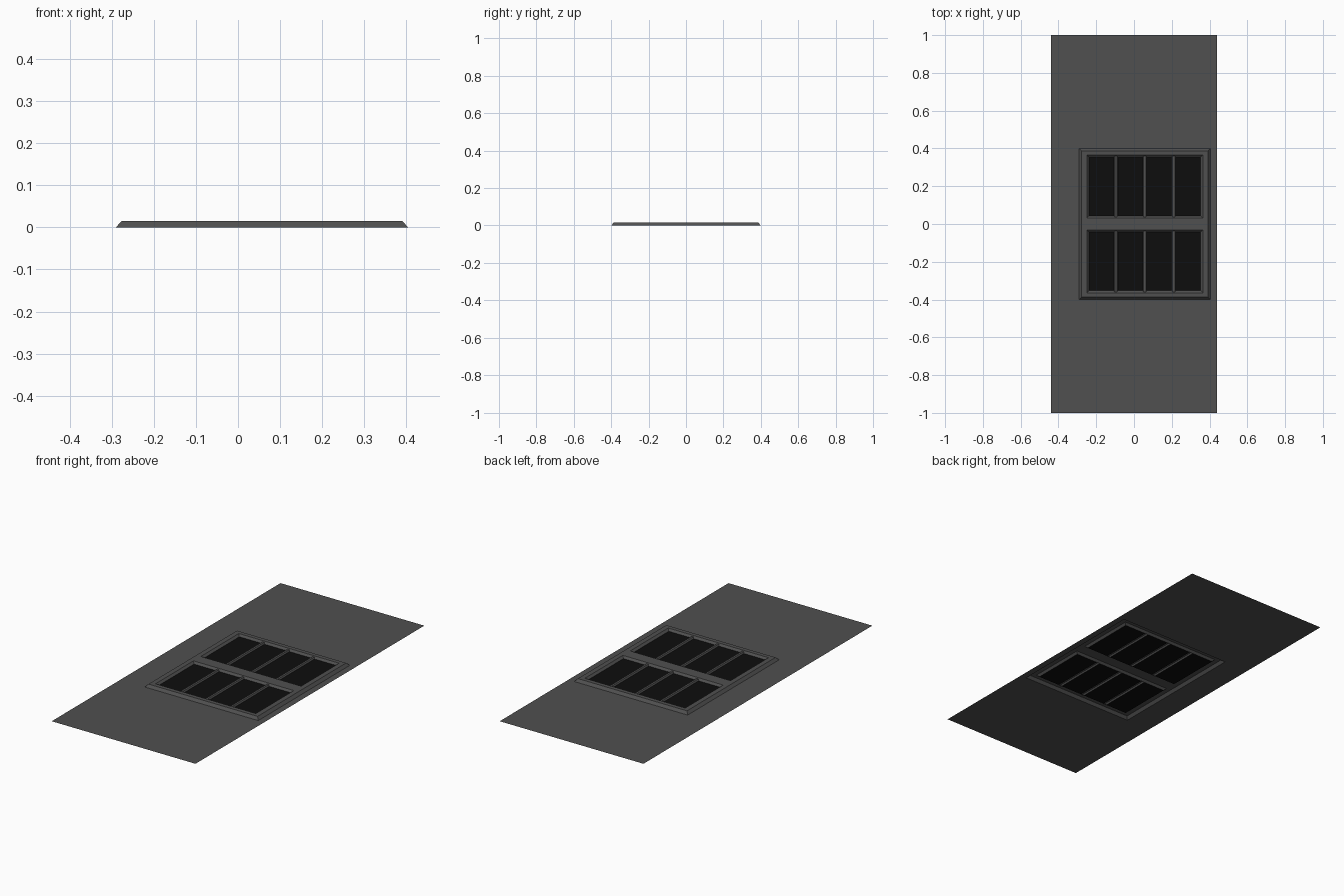
import bpy, bmesh

if "Cube" in bpy.data.objects:
    bpy.data.objects.remove(bpy.data.objects["Cube"])

CX = 0.057          # frame centre in x
TOP = 0.015         # frame height
GLASS = 0.004       # recessed pane height


def material(name, v):
    m = bpy.data.materials.new(name)
    m.diffuse_color = (v, v, v, 1)
    m.use_nodes = True
    m.node_tree.nodes["Principled BSDF"].inputs["Base Color"].default_value = m.diffuse_color
    return m


grey = material("dark_grey", 0.08)
black = material("black", 0.004)


def rect(x0, x1, y0, y1, z):
    return [(x0, y0, z), (x1, y0, z), (x1, y1, z), (x0, y1, z)]


def ring(outer, inner):
    """Four quads joining an outer rectangle to an inner one, facing up."""
    return [[outer[i], outer[(i + 1) % 4], inner[(i + 1) % 4], inner[i]] for i in range(4)]


def make(name, quads, mat):
    bm = bmesh.new()
    for q in quads:
        bm.faces.new([bm.verts.new(p) for p in q])
    bmesh.ops.remove_doubles(bm, verts=bm.verts, dist=1e-5)
    me = bpy.data.meshes.new(name)
    bm.to_mesh(me)
    bm.free()
    me.materials.append(mat)
    ob = bpy.data.objects.new(name, me)
    bpy.context.collection.objects.link(ob)


# Flat sheet with an opening under the frame
base = rect(CX - 0.347, CX + 0.347, -0.40, 0.40, 0)
make("base_sheet", ring(rect(-0.44, 0.44, -1, 1, 0), base), grey)

# Raised frame: sloped outer sides, top border and cross bar
x0, x1 = CX - 0.307, CX + 0.307
y0, y1 = 0.032, 0.364
top = rect(CX - 0.334, CX + 0.334, -0.387, 0.387, TOP)
hole = rect(x0, x1, -y1, y1, TOP)
frame = ring(base, top) + ring(top, hole) + [rect(x0, x1, -y0, y0, TOP)]
make("raised_frame", frame, grey)

# Two windows, each with a sloped rim, four dark panes and three bars
s, gap = 0.011, 0.021
px0, px1 = x0 + s, x1 - s
w = (px1 - px0 - 3 * gap) / 4
for name, a, b in (("rear", y0, y1), ("front", -y1, -y0)):
    make(name + "_rim", ring(rect(x0, x1, a, b, TOP),
                             rect(px0, px1, a + s, b - s, GLASS)), grey)
    panes, bars = [], []
    for i in range(4):
        l = px0 + i * (w + gap)
        r = l + w
        panes.append(rect(l, r, a + s, b - s, GLASS))
        if i < 3:
            # trapezoid bar profile swept along y, ends running into the rim
            prof = [(r, GLASS, s), (r + 0.005, 0.011, 0.004),
                    (r + gap - 0.005, 0.011, 0.004), (r + gap, GLASS, s)]
            for (xa, za, ea), (xb, zb, eb) in zip(prof, prof[1:]):
                bars.append([(xa, a + ea, za), (xb, a + eb, zb),
                             (xb, b - eb, zb), (xa, b - ea, za)])
    make(name + "_panes", panes, black)
    make(name + "_bars", bars, grey)
